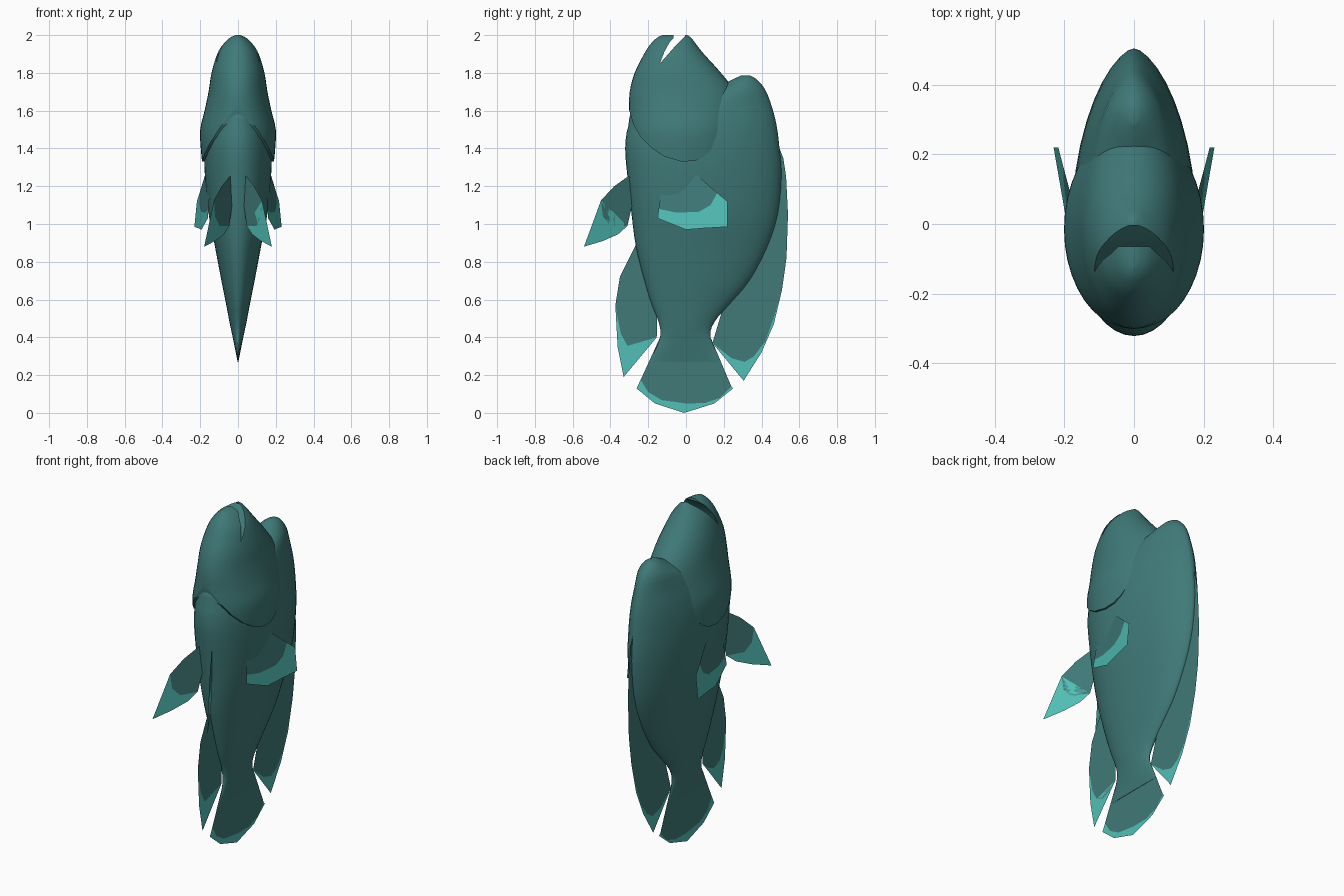
import bpy, bmesh, math


def material(name, rgb):
    m = bpy.data.materials.new(name)
    m.diffuse_color = (*rgb, 1)
    return m


TEAL = material("dark_teal", (0.05, 0.195, 0.19))
AQUA = material("light_turquoise", (0.083, 0.52, 0.47))


def finish(name, bm, mats, recalc=True):
    if recalc:
        bmesh.ops.recalc_face_normals(bm, faces=bm.faces)
    me = bpy.data.meshes.new(name)
    bm.to_mesh(me)
    bm.free()
    for m in mats:
        me.materials.append(m)
    ob = bpy.data.objects.new(name, me)
    bpy.context.collection.objects.link(ob)
    return ob


def smooth(ob, deg):
    bpy.ops.object.select_all(action='DESELECT')
    ob.select_set(True)
    bpy.context.view_layer.objects.active = ob
    bpy.ops.object.shade_smooth_by_angle(angle=math.radians(deg))


def refine(rows, n=3):
    """Catmull-Rom interpolation between cross-sections"""
    out = []
    for i in range(len(rows) - 1):
        p0, p1 = rows[max(i - 1, 0)], rows[i]
        p2, p3 = rows[i + 1], rows[min(i + 2, len(rows) - 1)]
        for k in range(n):
            t = k / n
            out.append([0.5 * (2 * b + (c - a) * t + (2 * a - 5 * b + 4 * c - d) * t * t
                               + (3 * b - a - 3 * c + d) * t ** 3)
                        for a, b, c, d in zip(p0, p1, p2, p3)])
    return out + [list(rows[-1])]


def loft(name, rows, back_power, seg=40):
    """rows: z, front y, back y, y of widest point, half width"""
    bm = bmesh.new()
    rings = []
    for z, f, b, c, w in refine(rows):
        ring = []
        for i in range(seg):
            a = 2 * math.pi * i / seg
            s, k = math.sin(a), math.cos(a)
            y = c + s * ((b - c) if s > 0 else (c - f))
            p = back_power if s > 0 else 1
            x = math.copysign(max(w, 0.001) * abs(k) ** p, k)
            ring.append(bm.verts.new((x, y, z)))
        rings.append(ring)
    for r0, r1 in zip(rings, rings[1:]):
        for i in range(seg):
            j = (i + 1) % seg
            bm.faces.new((r0[i], r0[j], r1[j], r1[i]))
    bm.faces.new(rings[0])
    bm.faces.new(rings[-1])
    return finish(name, bm, [TEAL])


# Body with forehead hump, tapering into the tail root
body = loft("body", [
    (1.785, 0.29, 0.34, 0.315, 0.012),
    (1.765, 0.245, 0.375, 0.31, 0.045),
    (1.71, 0.12, 0.42, 0.25, 0.09),
    (1.62, -0.25, 0.455, 0.08, 0.135),
    (1.52, -0.305, 0.48, 0.02, 0.165),
    (1.40, -0.322, 0.495, 0.0, 0.178),
    (1.25, -0.31, 0.505, 0.0, 0.175),
    (1.05, -0.288, 0.485, 0.0, 0.155),
    (0.88, -0.265, 0.43, 0.0, 0.122),
    (0.70, -0.22, 0.335, 0.0, 0.088),
    (0.57, -0.18, 0.225, 0.0, 0.062),
    (0.48, -0.145, 0.15, 0.0, 0.045),
    (0.40, -0.137, 0.13, 0.0, 0.028),
    (0.27, -0.19, 0.185, 0.0, 0.002)], 1.25)
smooth(body, 50)

# Head, trimmed by a side outline that makes the gill cover edge and mouth slit
head = loft("head_and_jaws", [
    (2.0, -0.125, 0.008, -0.06, 0.012),
    (1.985, -0.155, 0.028, -0.06, 0.045),
    (1.95, -0.19, 0.055, -0.06, 0.08),
    (1.90, -0.222, 0.095, -0.06, 0.11),
    (1.80, -0.272, 0.185, -0.045, 0.14),
    (1.70, -0.298, 0.26, -0.02, 0.156),
    (1.60, -0.302, 0.28, -0.015, 0.177),
    (1.50, -0.305, 0.28, -0.015, 0.2),
    (1.40, -0.305, 0.28, -0.015, 0.197),
    (1.30, -0.3, 0.28, -0.015, 0.187)], 1.0)
outline = [(-0.4, 2.1), (-0.4, 1.63), (-0.30, 1.6), (-0.28, 1.53), (-0.24, 1.46), (-0.18, 1.40),
           (-0.11, 1.355), (-0.02, 1.33), (0.05, 1.335), (0.10, 1.36), (0.15, 1.41),
           (0.35, 1.5), (0.35, 2.1), (-0.005, 2.1), (-0.005, 1.995), (-0.05, 1.95),
           (-0.138, 1.85), (-0.115, 1.91), (-0.085, 1.965), (-0.065, 1.985), (-0.065, 2.1)]
bm = bmesh.new()
sides = [[bm.verts.new((x, y, z)) for y, z in outline] for x in (-0.4, 0.4)]
for s in sides:
    bm.faces.new(s)
for i in range(len(outline)):
    j = (i + 1) % len(outline)
    bm.faces.new((sides[0][i], sides[0][j], sides[1][j], sides[1][i]))
cutter = finish("head_cutter", bm, [TEAL])
cutter.hide_render = True
mod = head.modifiers.new("trim", 'BOOLEAN')
mod.operation = 'INTERSECT'
mod.solver = 'EXACT'
mod.object = cutter
bpy.context.view_layer.objects.active = head
bpy.ops.object.modifier_apply(modifier=mod.name)
bpy.data.objects.remove(cutter)
smooth(head, 40)


def fin(name, base, margin, xf=lambda y, z: 0.0):
    """Thin sheet with a dark base polygon and a light margin polygon, points are (y, z)"""
    bm = bmesh.new()
    for idx, pts in enumerate((base, margin)):
        face = bm.faces.new([bm.verts.new((xf(y, z), y, z)) for y, z in pts])
        face.material_index = idx
    bmesh.ops.triangulate(bm, faces=bm.faces)
    return finish(name, bm, [TEAL, AQUA], False)


# Dorsal fin
edge = [(0.508, 0.65), (0.47, 0.52), (0.42, 0.38), (0.36, 0.3), (0.31, 0.27), (0.24, 0.29), (0.14, 0.37)]
fin("dorsal_fin",
    [(0.46, 1.42), (0.495, 1.40), (0.515, 1.35), (0.53, 1.25), (0.54, 1.05), (0.532, 0.82)] + edge
    + [(0.18, 0.47), (0.2, 0.57), (0.3, 0.75), (0.4, 1.0)],
    edge + [(0.305, 0.17), (0.4, 0.32), (0.465, 0.47)])

# Anal fin
edge = [(-0.374, 0.57), (-0.345, 0.42), (-0.31, 0.355), (-0.26, 0.335), (-0.2, 0.36), (-0.155, 0.40)]
fin("anal_fin",
    [(-0.25, 0.92), (-0.28, 0.86), (-0.35, 0.72)] + edge + [(-0.16, 0.5), (-0.15, 0.6), (-0.2, 0.8)],
    edge + [(-0.33, 0.19), (-0.362, 0.35)])

# Tail fin
edge = [(-0.24, 0.175), (-0.2, 0.11), (-0.13, 0.068), (0.0, 0.05), (0.1, 0.052), (0.18, 0.08), (0.24, 0.14)]
fin("tail_fin",
    [(-0.1, 0.45), (-0.137, 0.4)] + edge + [(0.13, 0.4), (0.1, 0.45)],
    edge + [(0.25, 0.13), (0.15, 0.05), (-0.01, 0.0), (-0.165, 0.05), (-0.262, 0.13)])

# Paired pectoral and pelvic fins
for s, side in ((1, "right"), (-1, "left")):
    edge = [(-0.145, 1.08), (-0.05, 1.06), (0.07, 1.065), (0.13, 1.1), (0.165, 1.165)]
    fin("pectoral_fin_" + side,
        [(0.0, 1.31), (-0.06, 1.27), (-0.13, 1.18)] + edge,
        edge + [(0.22, 1.12), (0.22, 0.985), (0.1, 0.978), (0.0, 0.97), (-0.15, 1.03)],
        lambda y, z: s * (0.17 + 0.18 * y + 0.1 * (1.2 - z)))
    edge = [(-0.45, 1.125), (-0.44, 1.04), (-0.4, 0.99), (-0.31, 0.99)]
    fin("pelvic_fin_" + side,
        [(-0.29, 1.26), (-0.31, 1.25), (-0.38, 1.2)] + edge + [(-0.285, 1.1)],
        edge + [(-0.36, 0.945), (-0.44, 0.91), (-0.54, 0.88)],
        lambda y, z: s * (0.04 + 0.58 * (-0.3 - y)))
